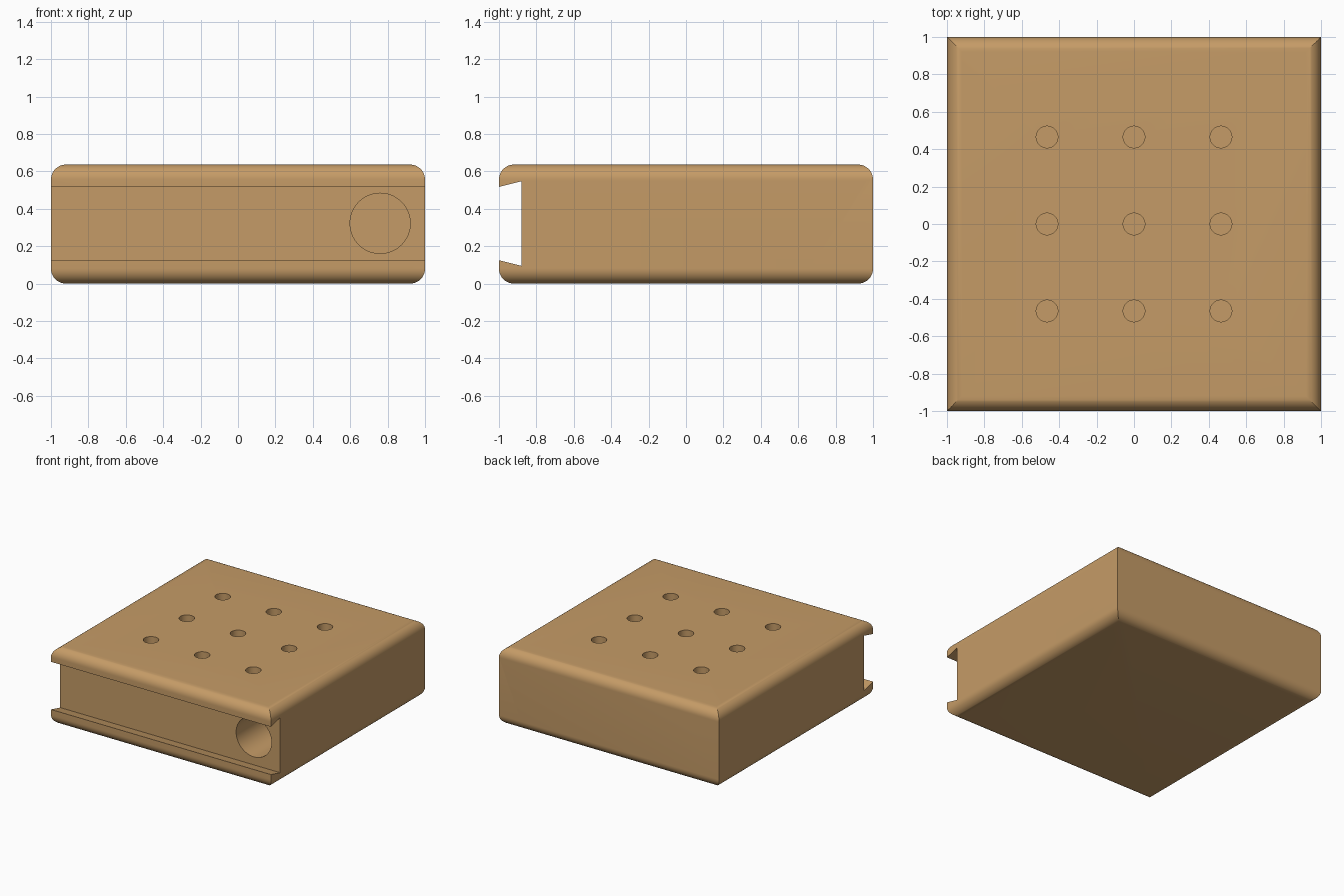
import bpy, bmesh, math
from mathutils import Vector, Matrix

if "Cube" in bpy.data.objects:
    bpy.data.objects.remove(bpy.data.objects["Cube"])

H = 0.636          # block height
R = 0.08           # edge rounding radius

wood = bpy.data.materials.new("light wood")
wood.diffuse_color = (0.56, 0.33, 0.135, 1)
wood.use_nodes = True
wood.node_tree.nodes["Principled BSDF"].inputs["Base Color"].default_value = wood.diffuse_color


def new_object(name, bm):
    bmesh.ops.recalc_face_normals(bm, faces=bm.faces)
    mesh = bpy.data.meshes.new(name)
    bm.to_mesh(mesh)
    bm.free()
    mesh.materials.append(wood)
    ob = bpy.data.objects.new(name, mesh)
    bpy.context.collection.objects.link(ob)
    return ob


def extrude_profile(name, pts, place, direction):
    """Extrude a 2D outline; place maps (u, v) to a 3D start point."""
    bm = bmesh.new()
    face = bm.faces.new([bm.verts.new(place(u, v)) for u, v in pts])
    geom = bmesh.ops.extrude_face_region(bm, geom=[face])["geom"]
    verts = [g for g in geom if isinstance(g, bmesh.types.BMVert)]
    bmesh.ops.translate(bm, verts=verts, vec=Vector(direction))
    return new_object(name, bm)


def cylinders(name, radius, depth, matrices, sides):
    bm = bmesh.new()
    for m in matrices:
        bmesh.ops.create_cone(bm, cap_ends=True, segments=sides, radius1=radius,
                              radius2=radius, depth=depth, matrix=m)
    return new_object(name, bm)


def apply_boolean(target, tool, operation):
    tool.hide_render = True
    mod = target.modifiers.new(operation, 'BOOLEAN')
    mod.operation, mod.object, mod.solver = operation, tool, 'EXACT'
    bpy.context.view_layer.objects.active = target
    bpy.ops.object.modifier_apply(modifier=mod.name)
    bpy.data.objects.remove(tool)


def rounded_outline(steps=12):
    pts = []
    corners = ((1 - R, H - R), (R - 1, H - R), (R - 1, R), (1 - R, R))
    for k, (cx, cz) in enumerate(corners):
        for i in range(steps + 1):
            a = math.pi / 2 * (k + i / steps)
            pts.append((cx + R * math.cos(a), cz + R * math.sin(a)))
    return pts


# Block: two crossed rounded bars, giving mitred rounded top and bottom edges
outline = rounded_outline()
block = extrude_profile("game_block", outline, lambda u, v: (u, -1, v), (0, 2, 0))
cross = extrude_profile("cross_bar", outline, lambda u, v: (-1.0, u, v), (2.0, 0, 0))
apply_boolean(block, cross, 'INTERSECT')

# Dovetail slot along the front (outline extended a little past the face)
back, mouth = -0.88, -1.1
slope = 0.03 / 0.12
reach = slope * (back - mouth)
slot = extrude_profile(
    "dovetail_slot",
    [(mouth, 0.095 + reach), (back, 0.095), (back, 0.547), (mouth, 0.547 - reach)],
    lambda u, v: (-1.2, u, v), (2.4, 0, 0))
apply_boolean(block, slot, 'DIFFERENCE')

# Nine peg holes in the top
peg_depth = 0.32
spots = [Matrix.Translation((x, y, H - peg_depth / 2 + 0.05))
         for x in (-0.465, 0, 0.465) for y in (-0.465, 0, 0.465)]
apply_boolean(block, cylinders("peg_holes", 0.058, peg_depth + 0.1, spots, 48), 'DIFFERENCE')

# Storage bore behind the slot
bore_start, bore_end = -1.0, 0.75
place = (Matrix.Translation((0.76, (bore_start + bore_end) / 2, 0.322))
         @ Matrix.Rotation(math.pi / 2, 4, 'X'))
apply_boolean(block, cylinders("storage_bore", 0.161, bore_end - bore_start, [place], 72),
              'DIFFERENCE')

# Smooth the curves, keep the edges crisp
bpy.ops.object.select_all(action='DESELECT')
block.select_set(True)
bpy.context.view_layer.objects.active = block
bpy.ops.object.shade_smooth_by_angle(angle=math.radians(25))
